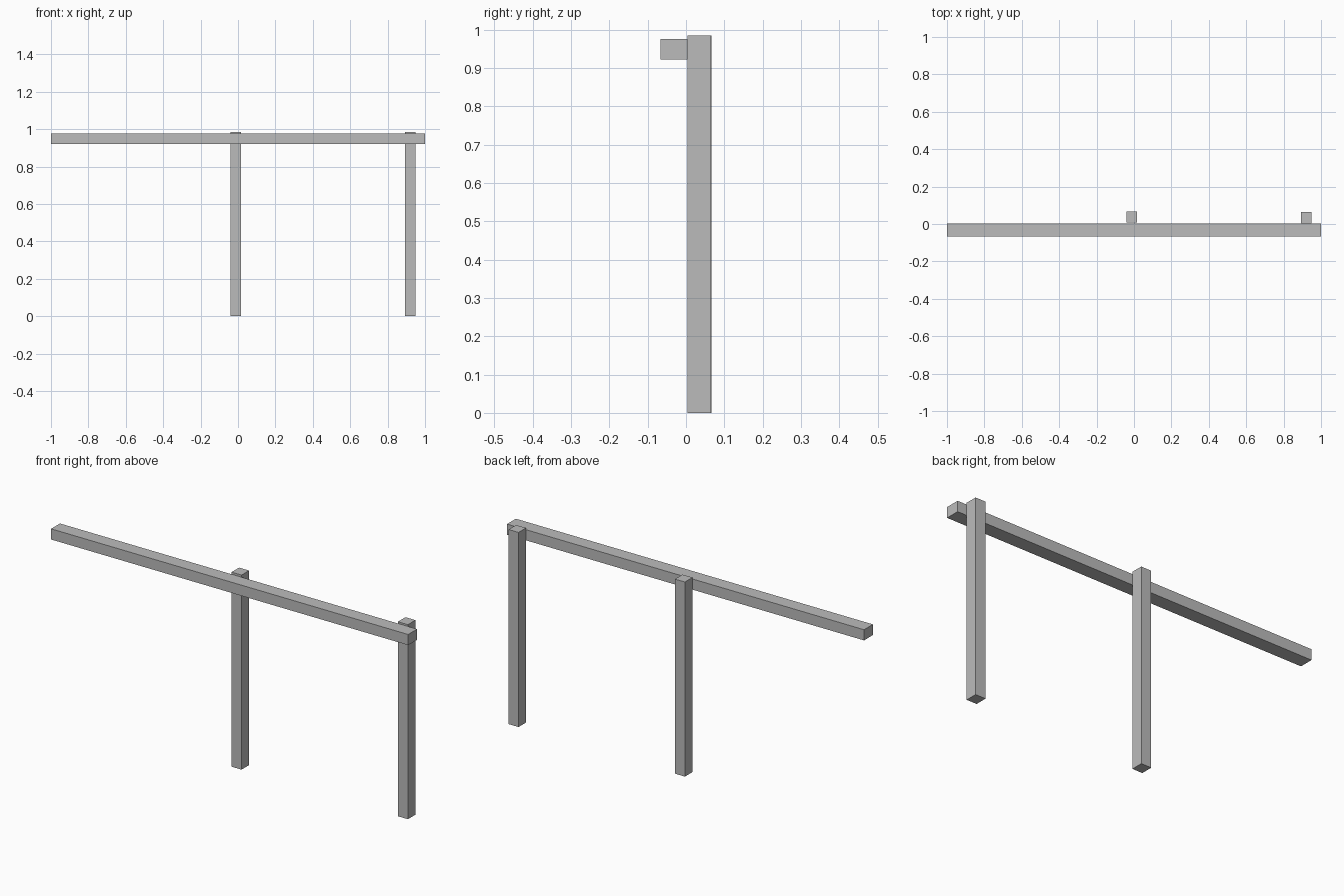
import bpy
import bmesh
from mathutils import Vector

# Remove the default cube
cube = bpy.data.objects.get("Cube")
if cube:
    bpy.data.objects.remove(cube, do_unlink=True)

# Single plain grey finish
grey = bpy.data.materials.new("plain grey")
grey.use_nodes = True
colour = (0.5, 0.5, 0.5, 1)
grey.diffuse_color = colour
grey.node_tree.nodes["Principled BSDF"].inputs["Base Color"].default_value = colour


def box(name, low, high):
    """Flat-shaded box spanning two opposite corners."""
    low, high = Vector(low), Vector(high)
    bm = bmesh.new()
    bmesh.ops.create_cube(bm, size=1)
    bmesh.ops.scale(bm, vec=high - low, verts=bm.verts)
    mesh = bpy.data.meshes.new(name)
    bm.to_mesh(mesh)
    bm.free()
    mesh.materials.append(grey)
    obj = bpy.data.objects.new(name, mesh)
    obj.location = (low + high) / 2
    bpy.context.collection.objects.link(obj)
    return obj


# Horizontal rail across the front of the posts
box("rail", (-1, -0.067, 0.922), (1, 0.004, 0.976))

# Upright posts behind the rail, rising just above it
half_width = 0.028
for name, x, back in (("middle_post", -0.013, 0.067), ("left_post", 0.921, 0.064)):
    box(name, (x - half_width, back - 0.06, 0), (x + half_width, back, 0.985))
